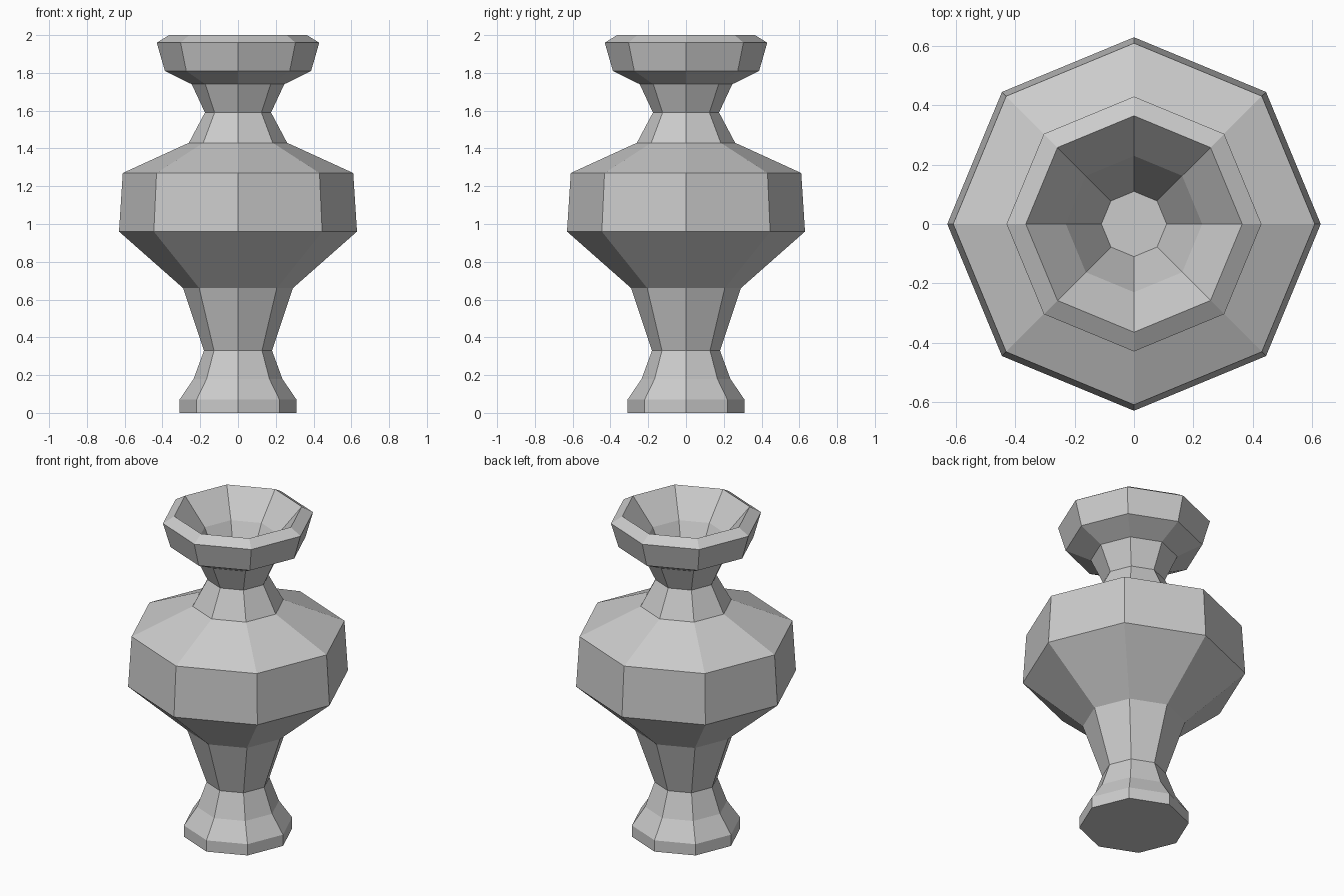
import bpy
import bmesh
from math import tau
from mathutils import Vector

cube = bpy.data.objects.get("Cube")
if cube:
    bpy.data.objects.remove(cube, do_unlink=True)

SIDES = 8

# Outer silhouette from foot to lip, then down the inside of the mouth: (radius, height)
foot = [(0.31, 0.0), (0.31, 0.07), (0.235, 0.18), (0.18, 0.33)]
body = [(0.29, 0.66), (0.63, 0.96), (0.61, 1.27), (0.26, 1.43)]
neck = [(0.175, 1.59), (0.245, 1.74)]
lip = [(0.387, 1.81), (0.43, 1.96), (0.365, 2.0)]
mouth = [(0.23, 1.84), (0.11, 1.59)]
profile = [(0, 0)] + foot + body + neck + lip + mouth + [(0, mouth[-1][1])]

# Stone material
stone = bpy.data.materials.new("grey stone")
stone.use_nodes = True
grey = (0.6, 0.6, 0.6, 1.0)
stone.diffuse_color = grey
stone.node_tree.nodes["Principled BSDF"].inputs["Base Color"].default_value = grey

# Turn the profile around the upright axis, one corner on each axis
bm = bmesh.new()
verts = [bm.verts.new((r, 0, z)) for r, z in profile]
edges = [bm.edges.new(pair) for pair in zip(verts, verts[1:])]
bmesh.ops.spin(bm, geom=verts + edges, cent=Vector(), axis=Vector((0, 0, 1)),
               angle=tau, steps=SIDES)
bmesh.ops.remove_doubles(bm, verts=bm.verts, dist=0.0005)

# Merge the fans of the base and the mouth floor into single flat octagons
centres = [v for v in bm.verts if v.co.xy.length < 0.001]
bmesh.ops.dissolve_verts(bm, verts=centres)
bmesh.ops.recalc_face_normals(bm, faces=bm.faces)

mesh = bpy.data.meshes.new("vase")
bm.to_mesh(mesh)
bm.free()
mesh.materials.append(stone)
vase = bpy.data.objects.new("vase", mesh)
bpy.context.collection.objects.link(vase)
